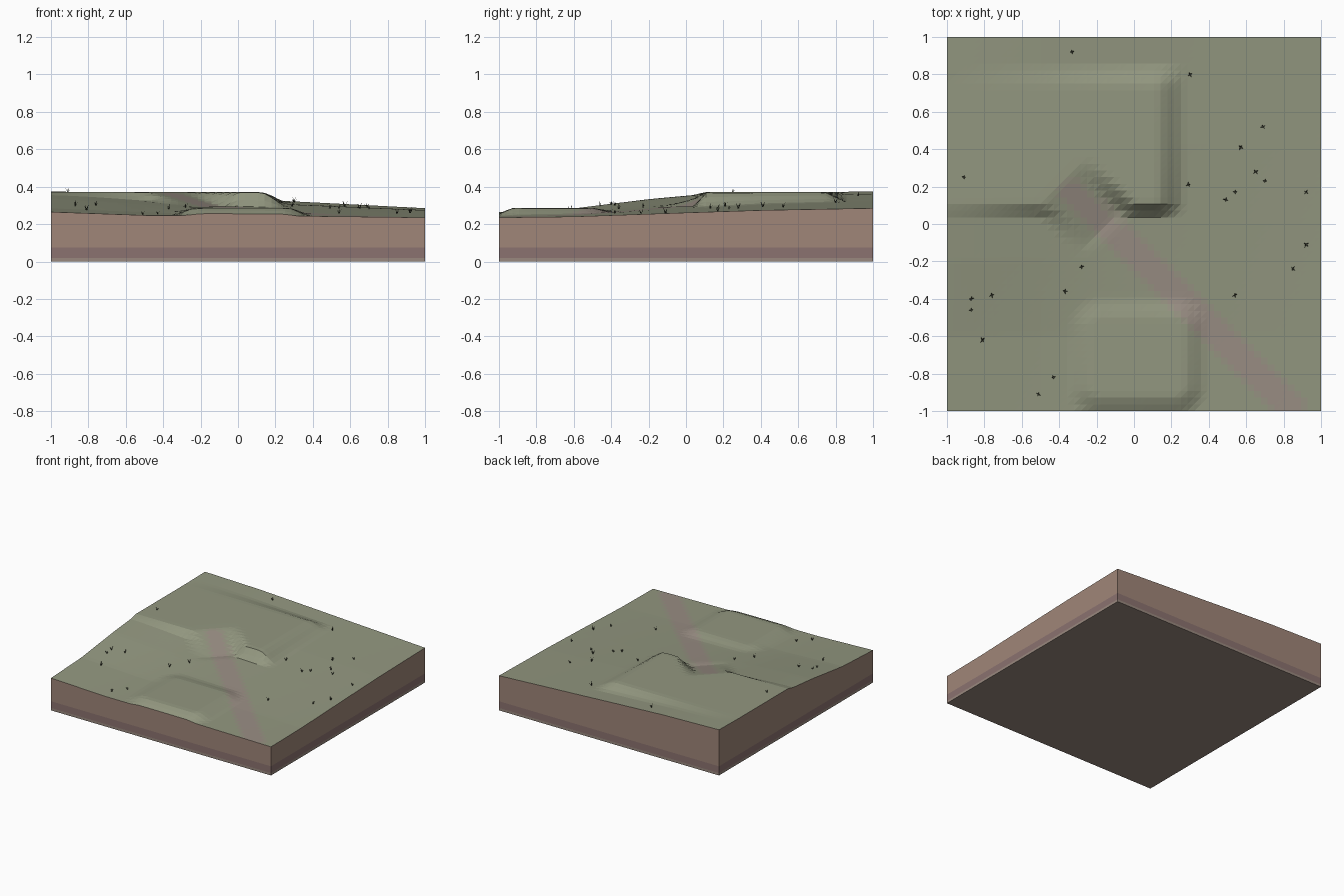
import bpy, math, random
from mathutils import Vector

if "Cube" in bpy.data.objects:
    bpy.data.objects.remove(bpy.data.objects["Cube"])

random.seed(4)
N = 56  # terrain grid resolution


def mat(name, r, g, b):
    m = bpy.data.materials.new(name)
    m.diffuse_color = (r, g, b, 1)
    m.use_nodes = True
    m.node_tree.nodes["Principled BSDF"].inputs["Base Color"].default_value = m.diffuse_color
    return m


GRASS = mat("grass", .29, .31, .215)
PATH = mat("path", .32, .27, .23)
VERGE = mat("path_edge", .305, .29, .222)
EARTH = mat("earth", .35, .24, .19)
CLAY = mat("clay", .26, .17, .16)
STONE = mat("stone", .32, .25, .21)
BLADE = mat("blade", .05, .055, .035)


def lerp_curve(pts, v):
    for (a, p), (b, q) in zip(pts, pts[1:]):
        if v <= b:
            return p + (q - p) * (v - a) / (b - a)
    return pts[-1][1]


def ramp(a, b, v):
    t = min(1, max(0, (v - a) / (b - a)))
    return t * t * (3 - 2 * t)


# Height profiles along the front and back edges, and blends from front to back
FRONT = [(-1, .265), (-.5, .247), (0, .246), (.35, .243), (1, .235)]
BACK = [(-1, .375), (-.5, .362), (0, .337), (.3, .321), (.5, .311), (1, .285)]
BLEND_L = [(-1, 0), (-.6, .17), (-.2, .62), (.1, .87), (1, 1)]
BLEND_R = [(-1, 0), (-.6, .1), (0, .52), (.4, .78), (1, 1)]
TRAIL = [(-.33, .17), (-.12, -.03), (.2, -.34), (.5, -.64), (.84, -.98)]


def height(x, y):
    t = lerp_curve(BLEND_R, y)
    t += (lerp_curve(BLEND_L, y) - t) * ramp(0, -1, x)
    f, b = lerp_curve(FRONT, x), lerp_curve(BACK, x)
    h = f + (b - f) * t
    # front mound with rounded corners
    dx, dy = max(0, abs(x - .02) - .2), max(0, abs(y + .71) - .16)
    h += (max(h, .287) - h) * ramp(.17, .04, math.hypot(dx, dy))
    # raised plateau with a steep front bank
    m = ramp(.275, .115, x) * ramp(.035, .115, y) * ramp(.86, .73, y)
    h += (max(h, .371) - h) * m
    # sloping cutting where the trail climbs the bank
    u, v = x + .27, y - .1
    along, side = (v - u) * .707, (u + v) * .707
    w = ramp(.21, .1, abs(side)) * ramp(.24, .14, abs(along))
    slope = .33 + .04 * max(-1, min(1, along / .16))
    return h + (slope - h) * w


def trail_distance(x, y):
    p, best = Vector((x, y)), 9
    for a, b in zip(TRAIL, TRAIL[1:]):
        a, b = Vector(a), Vector(b)
        d = b - a
        t = max(0, min(1, (p - a).dot(d) / d.dot(d)))
        best = min(best, (p - a - d * t).length)
    return best


def make(name, verts, faces, idx, mats):
    me = bpy.data.meshes.new(name)
    me.from_pydata(verts, [], faces)
    for m in mats:
        me.materials.append(m)
    me.polygons.foreach_set("material_index", idx)
    ob = bpy.data.objects.new(name, me)
    bpy.context.collection.objects.link(ob)
    return ob


# Terrain surface
verts, faces, idx = [], [], []
for j in range(N + 1):
    for i in range(N + 1):
        x, y = -1 + 2 * i / N, -1 + 2 * j / N
        verts.append((x, y, height(x, y)))
for j in range(N):
    for i in range(N):
        a = j * (N + 1) + i
        c, d = a + N + 2, a + N + 1
        for tri in ((a, a + 1, c), (a, c, d)):
            faces.append(tri)
            q = sum((Vector(verts[k]) for k in tri), Vector()) / 3
            r = trail_distance(q.x, q.y)
            idx.append(1 if r < .055 else 2 if r < .085 else 0)

# Layered side walls following the terrain rim
rim = ([i for i in range(N)] + [j * (N + 1) + N for j in range(N)] +
       [N * (N + 1) + N - i for i in range(N)] + [(N - j) * (N + 1) for j in range(N)])
rings = [rim]
for z in (.075, .02, 0):
    start = len(verts)
    verts += [(verts[k][0], verts[k][1], z) for k in rim]
    rings.append(list(range(start, start + len(rim))))
for level, (up, lo) in enumerate(zip(rings, rings[1:])):
    for k in range(len(rim)):
        n = (k + 1) % len(rim)
        faces.append((lo[k], lo[n], up[n], up[k]))
        idx.append(3 + level)
# Underside
faces.append(tuple(reversed(rings[-1])))
idx.append(5)
make("ground_block", verts, faces, idx, [GRASS, PATH, VERGE, EARTH, CLAY, STONE])

# Grass tufts: thin flared blades
TUFTS = [(-.91, .25), (-.33, .92), (.3, .8), (-.87, -.46), (-.87, -.4), (-.76, -.38),
         (-.81, -.62), (-.37, -.36), (-.28, -.23), (-.51, -.91), (-.43, -.82), (.29, .21),
         (.49, .13), (.54, .17), (.57, .41), (.65, .28), (.7, .23), (.69, .52),
         (.92, .17), (.92, -.11), (.85, -.24), (.54, -.38)]
gv, gf = [], []
for x, y in TUFTS:
    z = height(x, y) - .003
    turn, size = random.uniform(0, 6.28), random.uniform(.8, 1.15)
    for k in range(4):
        a = turn + k * 1.571 + random.uniform(-.3, .3)
        c, s = math.cos(a), math.sin(a)
        w, lean, tall = .004 * size, .016 * size, random.uniform(.024, .036) * size
        n = len(gv)
        gv += [(x - s * w, y + c * w, z), (x + s * w, y - c * w, z),
               (x + c * lean, y + s * lean, z + tall)]
        gf.append((n, n + 1, n + 2))
make("grass_tufts", gv, gf, [0] * len(gf), [BLADE])
